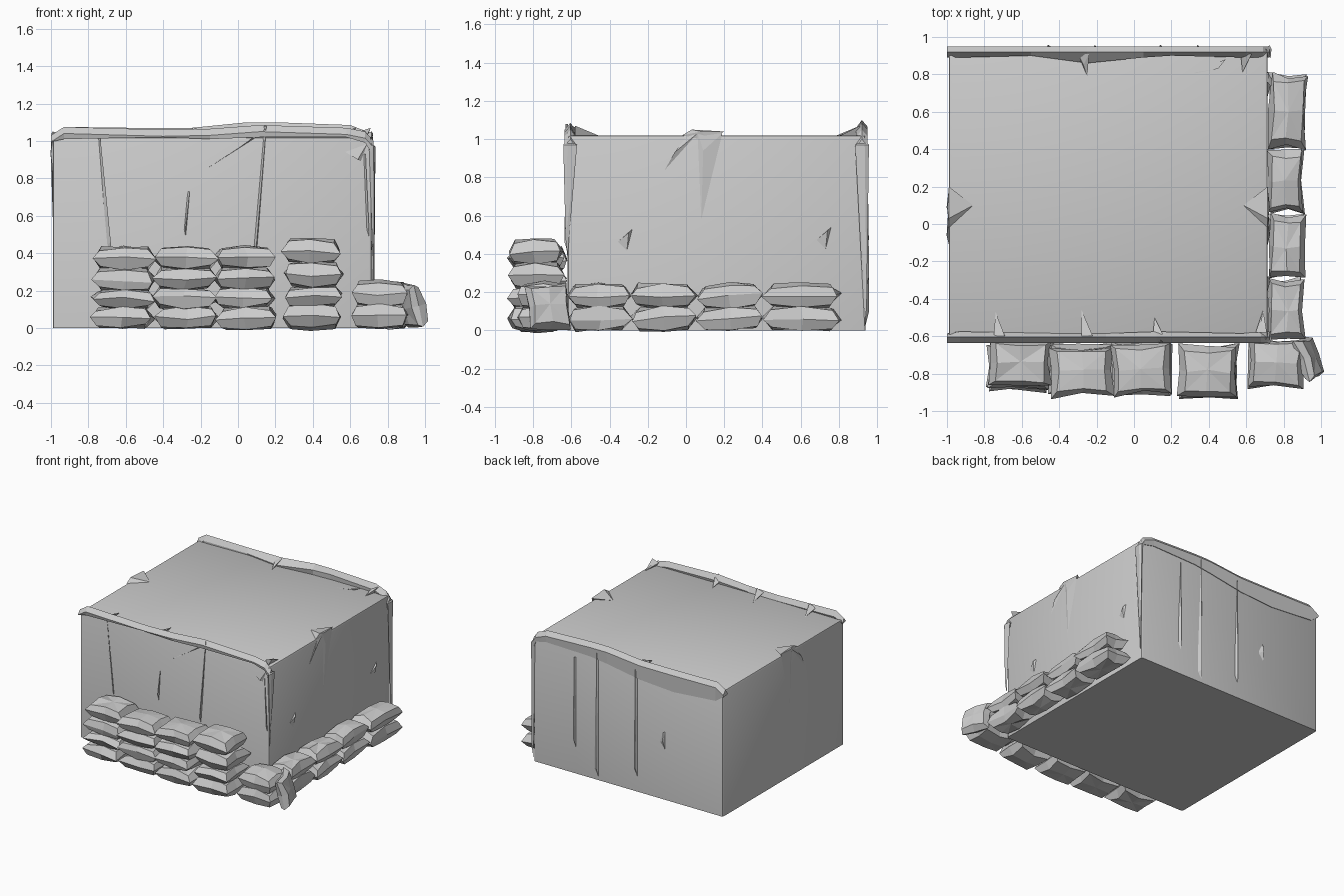
import bpy, bmesh, random
from mathutils import Vector, Matrix, Euler

if "Cube" in bpy.data.objects:
    bpy.data.objects.remove(bpy.data.objects["Cube"])

random.seed(4)


def add_object(name, bm):
    bmesh.ops.recalc_face_normals(bm, faces=bm.faces)
    mesh = bpy.data.meshes.new(name)
    bm.to_mesh(mesh)
    bm.free()
    ob = bpy.data.objects.new(name, mesh)
    bpy.context.collection.objects.link(ob)
    return ob


def hull(name, pts):
    """Small solid crease or flap wrapped round a few points."""
    bm = bmesh.new()
    for p in pts:
        bm.verts.new(p)
    res = bmesh.ops.convex_hull(bm, input=bm.verts)
    loose = [v for v in bm.verts if not v.link_faces]
    bmesh.ops.delete(bm, geom=loose, context='VERTS')
    return add_object(name, bm)


def loft(name, rings):
    """Skin a row of equal closed cross-sections and cap the ends."""
    bm = bmesh.new()
    vs = [[bm.verts.new(p) for p in r] for r in rings]
    n = len(vs[0])
    for a, b in zip(vs, vs[1:]):
        for i in range(n):
            j = (i + 1) % n
            bm.faces.new((a[i], a[j], b[j], b[i]))
    bm.faces.new(vs[0])
    bm.faces.new(vs[-1])
    return add_object(name, bm)


def sandbag(name, c, size, rot=(0, 0, 0), inset=0.8):
    """Low-poly pillow: flared seam round the middle, smaller top and bottom."""
    hx, hy, hz = (s / 2 for s in size)
    bm = bmesh.new()
    m = Matrix.Translation(c) @ Euler(rot).to_matrix().to_4x4()

    def vert(x, y, z, j=0.012):
        d = Vector([random.uniform(-j, j) for _ in range(3)])
        return bm.verts.new(m @ (Vector((x * hx, y * hy, z * hz)) + d))

    ring = [(-1, -1), (0, -.92), (1, -1), (.94, 0), (1, 1), (0, .92), (-1, 1), (-.94, 0)]
    seam = [vert(x, y, 0) for x, y in ring]
    for s in (1, -1):
        cap = [vert(x * inset, y * inset, s * (.7 if x and y else .95), .007) for x, y in ring]
        mid = vert(0, 0, s)
        for i in range(8):
            j = (i + 1) % 8
            bm.faces.new((seam[i], seam[j], cap[j], cap[i]))
            bm.faces.new((cap[i], cap[j], mid))
    return add_object(name, bm)


# Covered crate body, corners very slightly rounded
bm = bmesh.new()
bmesh.ops.create_cube(bm, size=1)
bmesh.ops.scale(bm, vec=(1.705, 1.56, 1.02), verts=bm.verts)
bmesh.ops.translate(bm, vec=(-0.1375, 0.16, 0.51), verts=bm.verts)
edges = [e for e in bm.edges if any(v.co.z > 0.5 for v in e.verts)]
bmesh.ops.bevel(bm, geom=edges, offset=0.015, segments=2, affect='EDGES', profile=0.5)
body = add_object("covered_crate", bm)
bpy.context.view_layer.objects.active = body
body.select_set(True)
bpy.ops.object.shade_smooth_by_angle()

# Rolled cover hems on the front and back top edges: x, drop z, top z, inner reach
front_hem = [(-1.0, 1.0, 1.03, .05), (-.93, 1.01, 1.075, .06), (-.4, 1.02, 1.06, .05),
             (-.15, 1.01, 1.065, .05), (.12, 1.02, 1.085, .06), (.58, 1.02, 1.07, .05),
             (.68, .99, 1.05, .06), (.725, .92, 1.0, .06)]
back_hem = [(-1.0, .98, 1.03, .06), (-.93, .93, 1.075, .06), (-.55, .9, 1.07, .05),
            (-.25, .92, 1.07, .09), (.05, .97, 1.1, .06), (.2, .99, 1.1, .05),
            (.6, 1.0, 1.085, .06), (.69, .98, 1.05, .06), (.725, .9, 1.0, .06)]
for name, hem, y0, s in (("front_hem", front_hem, -.635, 1), ("back_hem", back_hem, .95, -1)):
    loft(name, [[(x, y0 + s * .005, lo), (x, y0, hi - .035), (x, y0 + s * .03, hi),
                 (x, y0 + s * reach, hi - .04), (x, y0 + s * .05, lo)]
                for x, lo, hi, reach in hem])

# Gathered vertical folds at the right-hand corners
for name, y, s, low in (("front_corner_fold", -.62, -1, .38), ("back_corner_fold", .935, 1, .02)):
    hull(name, [(.70, y, 1.0), (.735, y, .97), (.725, y + s * .022, .97), (.73, y - s * .05, .97),
                (.72, y, low), (.728, y + s * .01, low + .1)])

# Creases hanging down the front: top x, top z, bottom x, bottom z, width
for x1, z1, x2, z2, w in ((-.75, 1.04, -.68, .4, .05), (.14, 1.08, .1, .4, .035),
                          (-.27, .73, -.28, .48, .02), (.67, .93, .70, .48, .03)):
    hull("front_crease", [(x1, -.617, z1), (x1 + .012, -.63, z1), (x2, -.617, z2),
                          (x2 - w / 2, -.615, z2 + .04), (x2, -.635, z2 + .06)])
hull("front_slant_fold", [(.14, -.63, 1.06), (.16, -.62, 1.06), (-.17, -.62, .85), (.0, -.628, .96)])
hull("front_corner_flap", [(.56, -.617, .95), (.7, -.617, 1.0), (.64, -.635, .9), (.66, -.617, .89)])

# Creases down the back
for x, z1, z2, w in ((.13, 1.06, .02, .04), (-.22, 1.0, .12, .03), (.33, .95, .2, .03), (-.47, .55, .4, .05)):
    hull("back_crease", [(x, .938, z1), (x + .012, .95, z1), (x, .938, z2),
                         (x + w, .937, z2 + .06), (x + .01, .958, z2 + .08)])

# Flaps folded over onto the top: root x, root y, tip x, tip y
for x, y, tx, ty in ((-.72, -.6, -.74, -.47), (-.25, -.6, -.28, -.46), (.13, -.6, .11, -.5),
                     (-.27, .91, -.25, .79), (.6, .91, .58, .81), (.68, -.58, .69, -.46)):
    hull("top_flap", [(x - .03, y, 1.05), (x + .03, y, 1.07), (tx, ty, 1.02),
                      (x, (y + ty) / 2, 1.045), (x, y, 1.01)])
hull("top_back_crease", [(.26, .8, 1.015), (.3, .8, 1.018), (.49, .88, 1.03), (.45, .83, 1.03), (.45, .86, 1.015)])

# Gathered pleats at the middle of the left and right top edges
for x, s in ((.715, -1), (-.99, 1)):
    hull("side_pleat_top", [(x, .03, 1.05), (x, .2, 1.04), (x + s * .13, .1, 1.02),
                            (x - s * .008, .08, 1.04), (x, .12, .99), (x, -.02, 1.02)])
    hull("side_pleat_drop", [(x - s * .004, .06, 1.04), (x, .19, 1.03), (x, .08, .58),
                             (x - s * .012, .09, .94), (x, .11, .86)])
    hull("side_pleat_slant", [(x - s * .004, .06, 1.03), (x, .0, 1.01), (x, -.11, .84),
                              (x - s * .012, -.06, .93)])
for y, z in ((-.36, .46), (.68, .47)):
    hull("side_crease", [(.714, y, z), (.714, y + .05, z - .05), (.73, y + .06, z + .05),
                         (.714, y + .08, z + .07)])

# Stacked sandbags along the front
for x, y, w, d, levels in ((-.615, -.755, .33, .25, (0, .11, .205, .315, .43)),
                           (-.28, -.78, .33, .27, (0, .11, .21, .32, .43)),
                           (.04, -.775, .32, .28, (0, .11, .21, .325, .43)),
                           (.395, -.785, .31, .28, (0, .12, .22, .35, .475))):
    for i, (a, b) in enumerate(zip(levels, levels[1:])):
        sandbag("front_sandbag", (x + random.uniform(-.01, .01), y + random.uniform(-.012, .012), (a + b) / 2),
                (w, d, b - a + .012), (random.uniform(-.04, .04), random.uniform(-.03, .03), random.uniform(-.05, .05)))

# Two courses of sandbags along the right side
for y, d, x, w in ((-.455, .33, .81, .19), (-.12, .34, .815, .19), (.23, .34, .81, .19), (.605, .4, .82, .2)):
    for z in (.062, .18):
        sandbag("side_sandbag", (x, y, z), (w, d, .13),
                (random.uniform(-.04, .04), .03, random.uniform(-.04, .04)))

# Corner bags, one leaning outwards
for z in (.065, .182):
    sandbag("corner_sandbag", (.76, -.745, z), (.31, .27, .135), (0, 0, -.04))
sandbag("leaning_sandbag", (.93, -.72, .12), (.25, .24, .09), (0, 1.3, .35))
